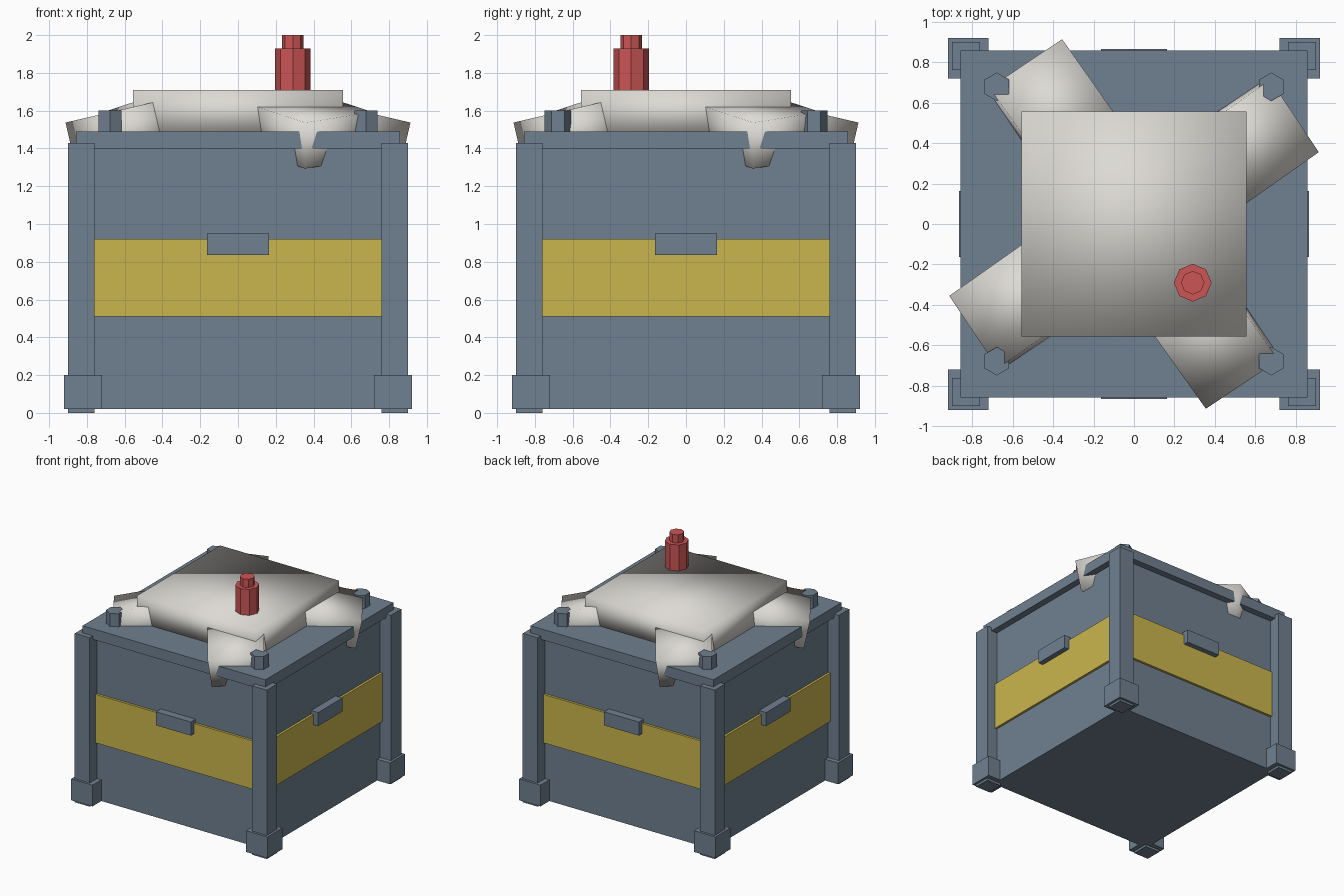
import bpy, math
from mathutils import Matrix, Vector

if "Cube" in bpy.data.objects:
    bpy.data.objects.remove(bpy.data.objects["Cube"])


def material(name, rgb):
    m = bpy.data.materials.new(name)
    m.diffuse_color = (*rgb, 1)
    m.use_nodes = True
    m.node_tree.nodes["Principled BSDF"].inputs["Base Color"].default_value = m.diffuse_color
    return m


STEEL = material("slate steel", (0.162, 0.216, 0.279))
YELLOW = material("hazard yellow", (0.60, 0.47, 0.075))
WHITE = material("off white", (0.72, 0.70, 0.66))
RED = material("red", (0.60, 0.09, 0.09))

BOX_FACES = [(0, 2, 3, 1), (4, 5, 7, 6), (0, 1, 5, 4),
             (2, 6, 7, 3), (0, 4, 6, 2), (1, 3, 7, 5)]


def box(name, lo, hi, mat, matrix=Matrix(), smooth=False):
    """Axis-aligned box from lo to hi, then moved by matrix."""
    verts = [matrix @ Vector((x, y, z))
             for z in (lo[2], hi[2]) for y in (lo[1], hi[1]) for x in (lo[0], hi[0])]
    mesh = bpy.data.meshes.new(name)
    mesh.from_pydata(verts, [], BOX_FACES)
    mesh.materials.append(mat)
    for p in mesh.polygons:
        p.use_smooth = smooth
    ob = bpy.data.objects.new(name, mesh)
    bpy.context.collection.objects.link(ob)
    return ob


def prism(name, sides, radius, x, y, z0, z1, mat):
    bpy.ops.mesh.primitive_cylinder_add(vertices=sides, radius=radius, depth=z1 - z0,
                                        location=(x, y, (z0 + z1) / 2))
    ob = bpy.context.object
    ob.name = name
    ob.data.materials.append(mat)


# Crate body, painted band and lid
box("crate_body", (-0.80, -0.80, 0.02), (0.80, 0.80, 1.41), STEEL)
box("yellow_band", (-0.82, -0.82, 0.51), (0.82, 0.82, 0.92), YELLOW)
box("lid", (-0.857, -0.857, 1.40), (0.857, 0.857, 1.49), STEEL)

# Central white pad, one softly shaded block
box("top_pad", (-0.557, -0.557, 1.47), (0.557, 0.557, 1.71), WHITE, smooth=True)

# Parts repeated on each side or corner
for k in range(4):
    turn = Matrix.Rotation(k * math.pi / 2, 4, 'Z')
    box(f"corner_post_{k}", (0.76, 0.76, 0.0), (0.90, 0.90, 1.43), STEEL, turn)
    box(f"corner_foot_{k}", (0.72, 0.72, 0.02), (0.92, 0.92, 0.20), STEEL, turn)
    box(f"handle_{k}", (-0.163, -0.865, 0.835), (0.163, -0.79, 0.95), STEEL, turn)
    # Tilted white block, hung from its lowest outer corner
    hang = (turn @ Matrix.Translation((0.355, -0.913, 1.537))
            @ Matrix.Rotation(math.radians(13), 4, 'X')
            @ Matrix.Rotation(math.radians(34.5), 4, 'Z'))
    box(f"corner_pad_{k}", (0, 0, -0.25), (0.435, 0.50, 0), WHITE, hang, smooth=True)

# Hex bolts on the lid corners
for sx in (-1, 1):
    for sy in (-1, 1):
        prism("lid_bolt", 6, 0.07, sx * 0.678, sy * 0.678, 1.46, 1.60, STEEL)

# Red stepped knob
prism("knob_base", 8, 0.093, 0.29, -0.29, 1.68, 1.93, RED)
prism("knob_tip", 8, 0.058, 0.29, -0.29, 1.90, 2.0, RED)
